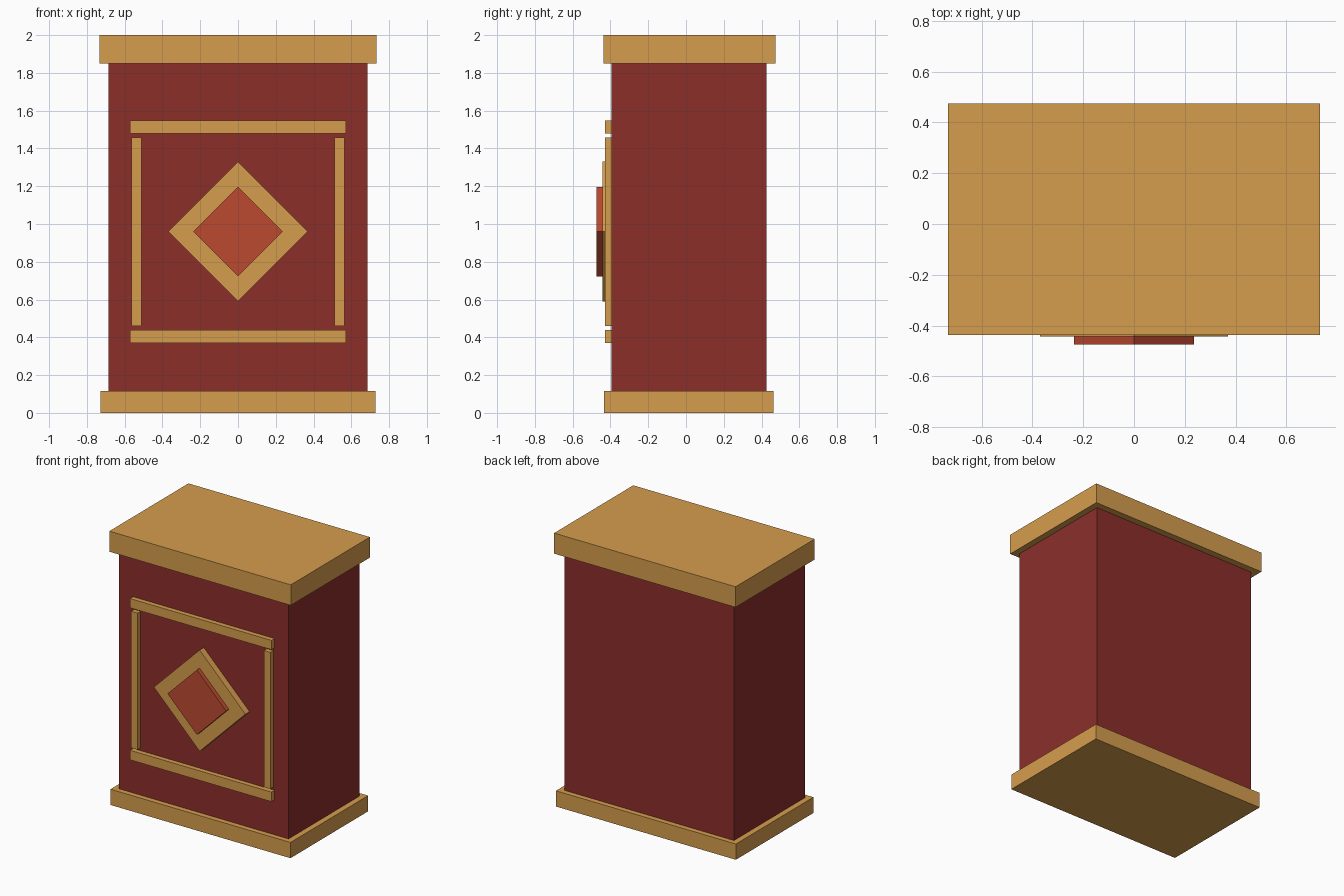
import bpy
from math import radians, sqrt

if "Cube" in bpy.data.objects:
    bpy.data.objects.remove(bpy.data.objects["Cube"])


def material(name, color):
    mat = bpy.data.materials.new(name)
    mat.diffuse_color = (*color, 1)
    mat.use_nodes = True
    mat.node_tree.nodes["Principled BSDF"].inputs["Base Color"].default_value = mat.diffuse_color
    return mat


gold = material("gold", (0.67, 0.34, 0.075))
dark_red = material("dark_red", (0.26, 0.028, 0.023))
bright_red = material("bright_red", (0.50, 0.067, 0.03))


def box(name, x, y, z, mat, turn=0):
    """Box from (min, max) ranges, turned about its y axis."""
    ranges = (x, y, z)
    bpy.ops.mesh.primitive_cube_add(
        size=1, location=[(a + b) / 2 for a, b in ranges], rotation=(0, turn, 0))
    obj = bpy.context.object
    obj.name = name
    obj.scale = [b - a for a, b in ranges]
    obj.data.materials.append(mat)
    return obj


def diamond(name, reach, y, mat, z=0.96):
    h = reach / sqrt(2)
    return box(name, (-h, h), y, (z - h, z + h), mat, radians(45))


FRONT = -0.395

# Cabinet body with overhanging base and top slabs
box("body", (-0.685, 0.685), (FRONT, 0.425), (0.115, 1.85), dark_red)
box("base", (-0.727, 0.727), (-0.433, 0.463), (0, 0.115), gold)
box("top_slab", (-0.733, 0.733), (-0.438, 0.475), (1.85, 2.0), gold)

# Raised rectangular frame on the front
rail_y = (-0.43, FRONT)
for name, z in (("lower_rail", (0.37, 0.44)), ("upper_rail", (1.48, 1.548))):
    box(name, (-0.572, 0.572), rail_y, z, gold)
for name, x in (("left_stile", (-0.563, -0.51)), ("right_stile", (0.51, 0.563))):
    box(name, x, rail_y, (0.46, 1.458), gold)

# Layered diamond ornament
diamond("diamond_plate", 0.37, (-0.443, FRONT), gold)
diamond("diamond_inlay", 0.237, (-0.475, -0.44), bright_red)
